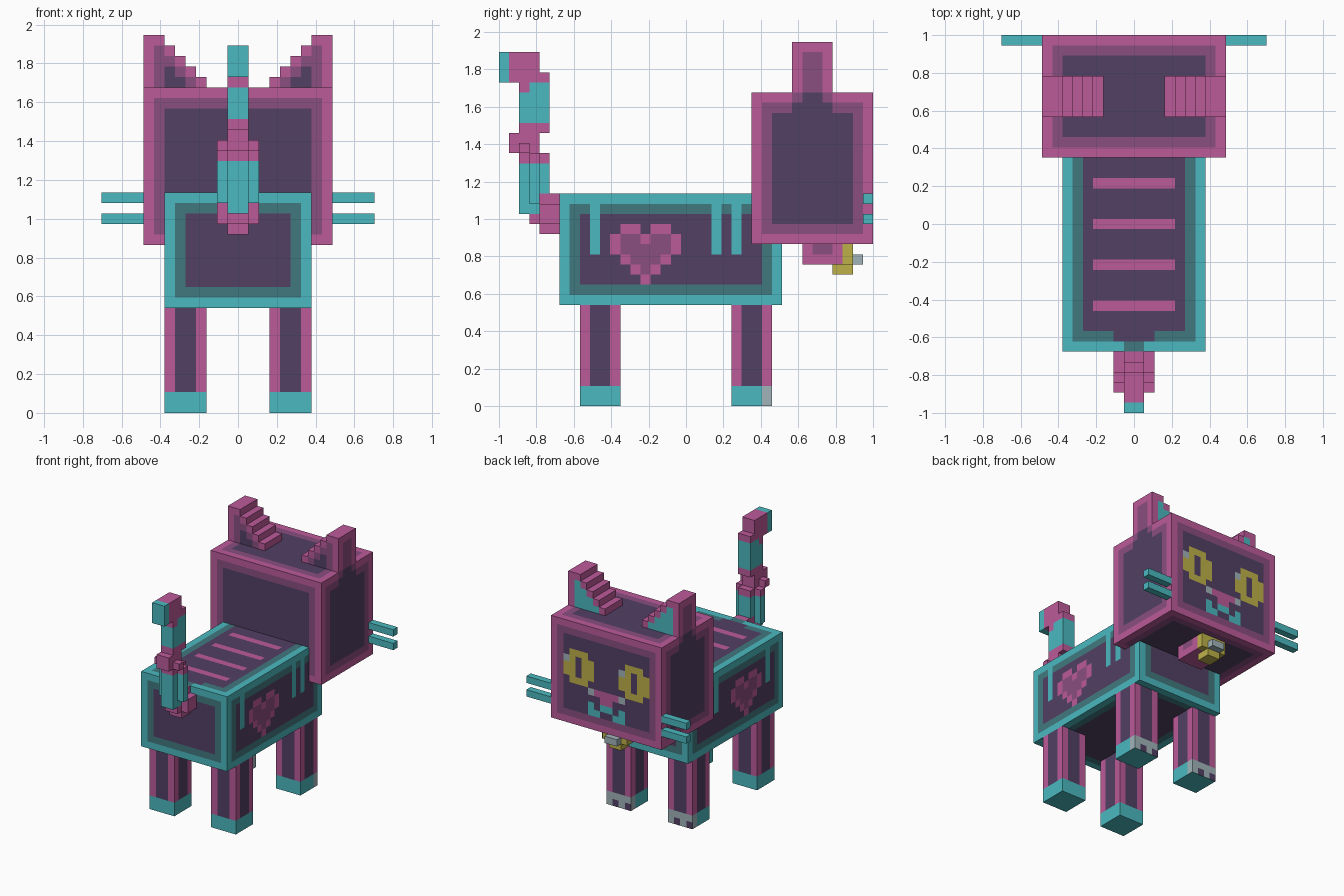
import bpy
import bmesh
from math import floor
from mathutils import Vector

if "Cube" in bpy.data.objects:
    bpy.data.objects.remove(bpy.data.objects["Cube"], do_unlink=True)

U = 2 / 37  # one voxel; all sizes below are in voxels

COLOURS = {
    "P": ("pink", "BC5B9A"), "M": ("plum", "8B4E80"), "D": ("dark_purple", "524064"),
    "T": ("teal", "4AB9BF"), "S": ("deep_teal", "40797F"),
    "Y": ("yellow", "BEB14A"), "G": ("pale_grey", "A0B4BA"),
}


def linear(hexa):
    out = []
    for k in range(3):
        c = int(hexa[2 * k:2 * k + 2], 16) / 255
        out.append(c / 12.92 if c < 0.04 else ((c + 0.055) / 1.055) ** 2.4)
    return (*out, 1)


MATS = {}
for key, (label, hexa) in COLOURS.items():
    m = bpy.data.materials.new(label)
    m.use_nodes = True
    m.diffuse_color = linear(hexa)
    m.node_tree.nodes["Principled BSDF"].inputs["Base Color"].default_value = linear(hexa)
    MATS[key] = m


def build(name, boxes, paint):
    """Boxes of voxel-sized faces; paint is a colour or a rule (axis, sign, cell, box)."""
    bm = bmesh.new()
    used = []
    for lo, hi in boxes:
        verts = {}
        for a in range(3):
            b, c = (a + 1) % 3, (a + 2) % 3
            for sign in (-1, 1):
                for i in range(lo[b], hi[b]):
                    for j in range(lo[c], hi[c]):
                        loop = []
                        for di, dj in ((0, 0), (1, 0), (1, 1), (0, 1)):
                            co = [0, 0, 0]
                            co[a] = hi[a] if sign > 0 else lo[a]
                            co[b], co[c] = i + di, j + dj
                            co = tuple(co)
                            if co not in verts:
                                verts[co] = bm.verts.new(Vector((co[0], co[1] - 18.5, co[2])) * U)
                            loop.append(verts[co])
                        face = bm.faces.new(loop if sign > 0 else loop[::-1])
                        cell = [0, 0, 0]
                        cell[a] = hi[a] - 1 if sign > 0 else lo[a]
                        cell[b], cell[c] = i, j
                        key = paint if isinstance(paint, str) else paint(a, sign, cell, (lo, hi))
                        if key not in used:
                            used.append(key)
                        face.material_index = used.index(key)
    mesh = bpy.data.meshes.new(name)
    for key in used:
        mesh.materials.append(MATS[key])
    bm.to_mesh(mesh)
    bm.free()
    bpy.context.collection.objects.link(bpy.data.objects.new(name, mesh))


def ring(axis, cell, box, colours):
    """Concentric borders: outer, inner, then the centre colour."""
    d = min(min(cell[k] - box[0][k], box[1][k] - 1 - cell[k]) for k in range(3) if k != axis)
    return colours[min(d, len(colours) - 1)]


def art(rows, col, row):
    """Pixel from a small pattern, or None where it is empty."""
    if 0 <= row < len(rows) and 0 <= col < len(rows[row]) and rows[row][col] != ".":
        return rows[row][col]
    return None


def side(x):
    """Cell distance from the middle plane."""
    return floor(abs(x + 0.5))


# Body: bordered panels, flank hearts and drips, back stripes
HEART = [".PP.PP.", "PMMPMMP", "PMMMMMP", ".PMMMP.", "..PMP..", "...P..."]


def paint_body(a, s, c, box):
    x, y, z = c
    base = ring(a, c, box, "TSD")
    if a == 0:
        if y in (9, 21, 23) and z >= 15:
            return "T"
        return art(HEART, y - 11, 17 - z) or base
    if a == 2 and s > 0:
        if y in (10, 14, 18, 22) and side(x) < 4:
            return "P"
        if y == 7 and side(x) < 2:
            return "D"
        if y == 6 and side(x) < 1:
            return "S"
    return base


build("body", [((-7, 6, 10), (7, 28, 21))], paint_body)

# Head: bordered panels and a pixel face
FACE = [
    ".YYY......YYY.",
    "GYDYY....GYDYY",
    "YYDYY....YYDYY",
    "YYDYY....YYDYY",
    ".YYY......YYY.",
    "....GPPPPG....",
    "......PP......",
    "....T.TT.T....",
    "....TT..TT....",
]


def paint_head(a, s, c, box):
    x, y, z = c
    base = ring(a, c, box, "PMD")
    if a == 1 and s > 0:
        return art(FACE, 6 - x, 26 - z) or base
    if a == 0 and 29 <= y < 33:  # panel rises towards the ear
        if z == 29:
            return "D"
        if z == 30:
            return "D" if y in (30, 31) else "M"
    return base


build("head", [((-9, 25, 16), (9, 37, 31))], paint_head)

# Ears: stepped columns
EAR_TOP = {3: 32, 4: 33, 5: 34, 6: 35, 7: 36, 8: 36}


def paint_ear(a, s, c, box):
    x, y, z = c
    col = side(x)
    if a == 2:
        return "P"
    if a == 0:
        outer = col == 8 and (s > 0) == (x >= 0)
        return "M" if outer and y in (30, 31) and z < 35 else "P"
    depth = min(8 - col, EAR_TOP[col] - 1 - z)
    if s > 0:
        return "T" if depth else "P"
    return "PMD"[min(depth, 2)]


for name, sgn in (("left_ear", 1), ("right_ear", -1)):
    columns = []
    for col, top in EAR_TOP.items():
        x0 = col if sgn > 0 else -col - 1
        columns.append(((x0, 29, 31), (x0 + 1, 33, top)))
    build(name, columns, paint_ear)


# Legs: pink corners, dark stripe, teal feet, grey front paws with toes
def paint_leg(a, s, c, box):
    x, y, z = c
    if a == 2:
        return "T"
    if z < 2:
        if y != 26:
            return "T"
        toe = a == 1 and z == 0 and (box[1][0] - 1 - x) % 2
        return "D" if toe else "G"
    edge = min(c[1 - a] - box[0][1 - a], box[1][1 - a] - 1 - c[1 - a])
    return "D" if edge else "P"


for end, y in (("front", 23), ("back", 8)):
    for name, x in (("left", 3), ("right", -7)):
        build(f"{end}_{name}_leg", [((x, y, 0), (x + 4, y + 4, 10))], paint_leg)

# Whiskers
for name, x in (("left", 9), ("right", -13)):
    build(name + "_whiskers", [((x, 36, z), (x + 4, 37, z + 1)) for z in (18, 20)], "T")

# Collar and bell
build("collar", [((-2, 30, 14), (2, 34, 16))],
      lambda a, s, c, box: "M" if a == 0 and c[1] in (31, 32) and c[2] == 15 else "P")
build("bell", [((-2, 34, 14), (2, 35, 16)), ((-1, 33, 13), (1, 35, 14))], "Y")
build("bell_clapper", [((-1, 35, 14), (1, 36, 15))], "G")


# Tail: half width, y range, z range
def tail(name, colour, parts):
    build(name, [((-w, y0, z0), (w, y1, z1)) for w, y0, y1, z0, z1 in parts], colour)


tail("tail_base", "P", [(1, 4, 6, 17, 21), (2, 4, 6, 18, 20), (1, 3, 4, 18, 19)])
tail("tail_lower", "T", [(1, 2, 4, 19, 24), (1, 4, 5, 21, 24), (2, 3, 4, 20, 24)])
tail("tail_bend", "P", [(1, 2, 5, 24, 25), (2, 3, 4, 24, 25), (2, 2, 3, 25, 26),
                        (1, 1, 4, 25, 27), (1, 2, 5, 27, 28)])
tail("tail_upper", "T", [(1, 2, 5, 28, 31), (1, 3, 5, 31, 32)])
tail("tail_curl", "P", [(1, 2, 3, 31, 32), (1, 1, 5, 32, 33), (1, 1, 4, 33, 35)])
tail("tail_tip", "T", [(1, 0, 1, 32, 35)])
